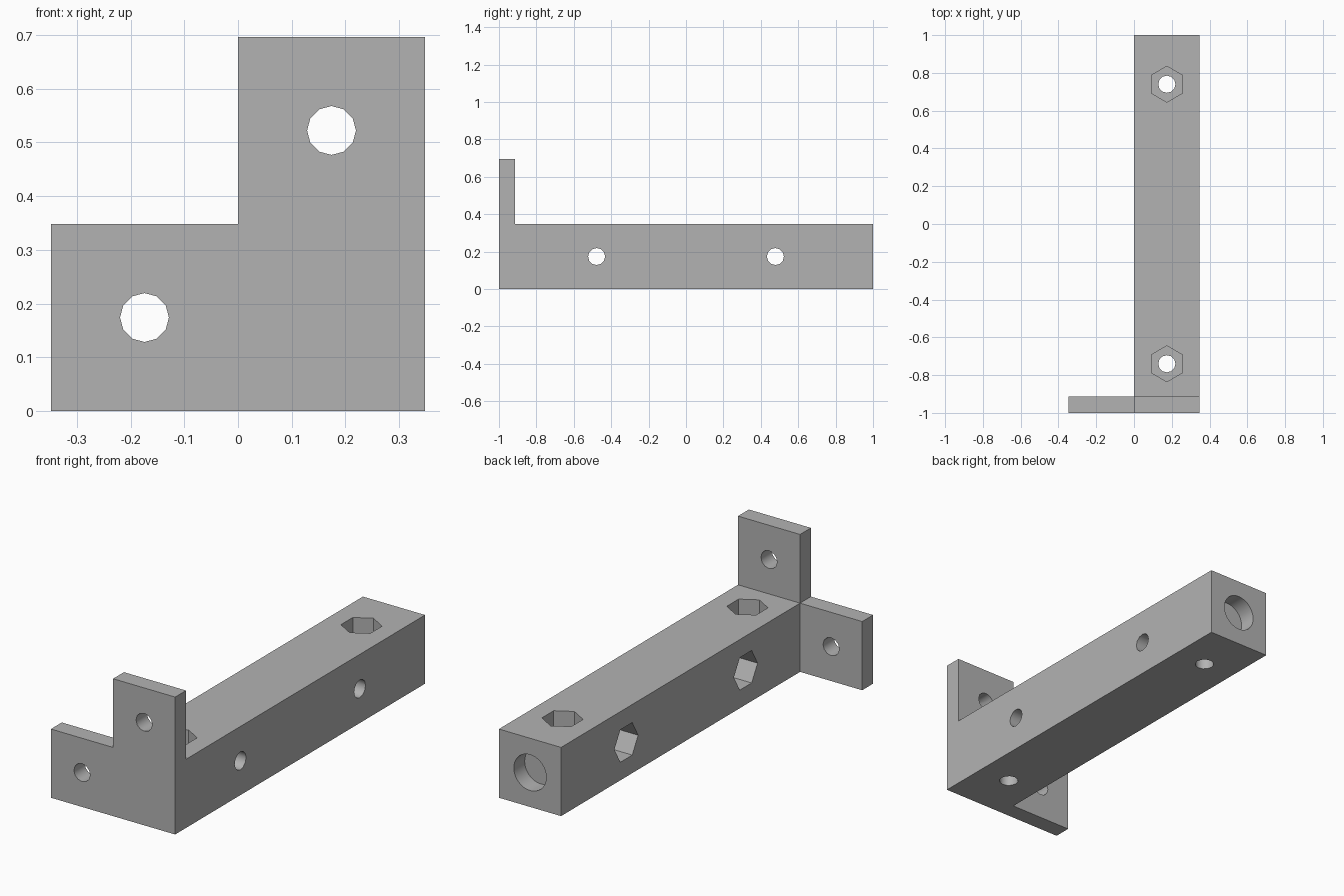
import bpy
import bmesh
from math import pi
from mathutils import Matrix, Vector

old = bpy.data.objects.get("Cube")
if old:
    bpy.data.objects.remove(old, do_unlink=True)

S = 0.348           # side of the square bar
PLATE = 0.087       # flange thickness
MID = S / 2
NUT_DEPTH = S / 2

grey = bpy.data.materials.new("plain_grey")
grey.use_nodes = True
grey.diffuse_color = (0.45, 0.45, 0.45, 1)
grey.node_tree.nodes["Principled BSDF"].inputs["Base Color"].default_value = (0.45, 0.45, 0.45, 1)


def add_object(name, bm):
    bmesh.ops.recalc_face_normals(bm, faces=bm.faces)
    mesh = bpy.data.meshes.new(name)
    bm.to_mesh(mesh)
    bm.free()
    obj = bpy.data.objects.new(name, mesh)
    bpy.context.collection.objects.link(obj)
    mesh.materials.append(grey)
    return obj


# Corner flange from three squares, with the bar drawn out of the corner square
bm = bmesh.new()
squares = [bm.faces.new([bm.verts.new((x + dx * S, -1, z + dz * S))
                         for dx, dz in ((0, 0), (1, 0), (1, 1), (0, 1))])
           for x, z in ((0, 0), (-S, 0), (0, S))]
bmesh.ops.remove_doubles(bm, verts=bm.verts, dist=0.001)
out = bmesh.ops.extrude_face_region(bm, geom=bm.faces[:])
moved = [g for g in out["geom"] if isinstance(g, bmesh.types.BMVert)]
bmesh.ops.translate(bm, verts=moved, vec=(0, PLATE, 0))
bmesh.ops.recalc_face_normals(bm, faces=bm.faces)
corner = min((f for f in bm.faces if f.normal.y > 0.9),
             key=lambda f: (f.calc_center_median() - Vector((MID, PLATE - 1, MID))).length)
end = bmesh.ops.extrude_discrete_faces(bm, faces=[corner])["faces"][0]
bmesh.ops.translate(bm, verts=end.verts, vec=(0, 2 - PLATE, 0))
bmesh.ops.dissolve_limit(bm, angle_limit=0.01, verts=bm.verts, edges=bm.edges)
bracket = add_object("bracket_arm", bm)

# Rotations that point a cutter along each axis, with hexagon corners along y
ALONG = {
    "x": Matrix.Rotation(pi / 2, 4, "Y") @ Matrix.Rotation(pi / 2, 4, "Z"),
    "y": Matrix.Rotation(pi / 2, 4, "X") @ Matrix.Rotation(pi / 2, 4, "Z"),
    "z": Matrix.Rotation(pi / 2, 4, "Z"),
}


def cut(name, centre, axis, radius, length, sides):
    """Cut a prism out of the bracket."""
    bm = bmesh.new()
    bmesh.ops.create_cone(bm, cap_ends=True, segments=sides, radius1=radius,
                          radius2=radius, depth=length)
    # Put a corner of the prism on its local x axis
    first = max(bm.verts, key=lambda v: v.co.x + v.co.y * 0.01).co
    turn = Matrix.Rotation(-Vector((1, 0)).angle_signed(first.xy) * -1, 4, "Z")
    bmesh.ops.transform(bm, matrix=Matrix.Translation(centre) @ ALONG[axis] @ turn,
                        verts=bm.verts)
    cutter = add_object(name, bm)
    cutter.hide_render = True
    mod = bracket.modifiers.new(name, "BOOLEAN")
    mod.operation = "DIFFERENCE"
    mod.solver = "EXACT"
    mod.object = cutter
    bpy.context.view_layer.objects.active = bracket
    bpy.ops.object.modifier_apply(modifier=mod.name)
    bpy.data.objects.remove(cutter, do_unlink=True)


# Screw holes through the two flange tabs
for x, z in ((-MID, MID), (MID, S + MID)):
    cut("tab_hole", (x, PLATE / 2 - 1, z), "y", 0.0455, PLATE * 2, 12)

# Vertical and sideways screw holes, each with a hexagonal nut pocket
for side in (-1, 1):
    y = side * 0.74
    cut("upright_hole", (MID, y, MID), "z", 0.0455, S * 2, 12)
    cut("upright_nut_pocket", (MID, y, S), "z", 0.095, NUT_DEPTH * 2, 6)
    y = side * 0.478
    cut("cross_hole", (MID, y, MID), "x", 0.0455, S * 2, 12)
    cut("cross_nut_pocket", (0, y, MID), "x", 0.095, NUT_DEPTH * 2, 6)

# Shallow round socket in the far end
cut("end_socket", (MID, 1, MID), "y", 0.091, PLATE * 2, 32)

# Smooth the round walls, keep the edges sharp
bpy.ops.object.select_all(action="DESELECT")
bracket.select_set(True)
bpy.context.view_layer.objects.active = bracket
bpy.ops.object.shade_smooth_by_angle(angle=pi / 5)
